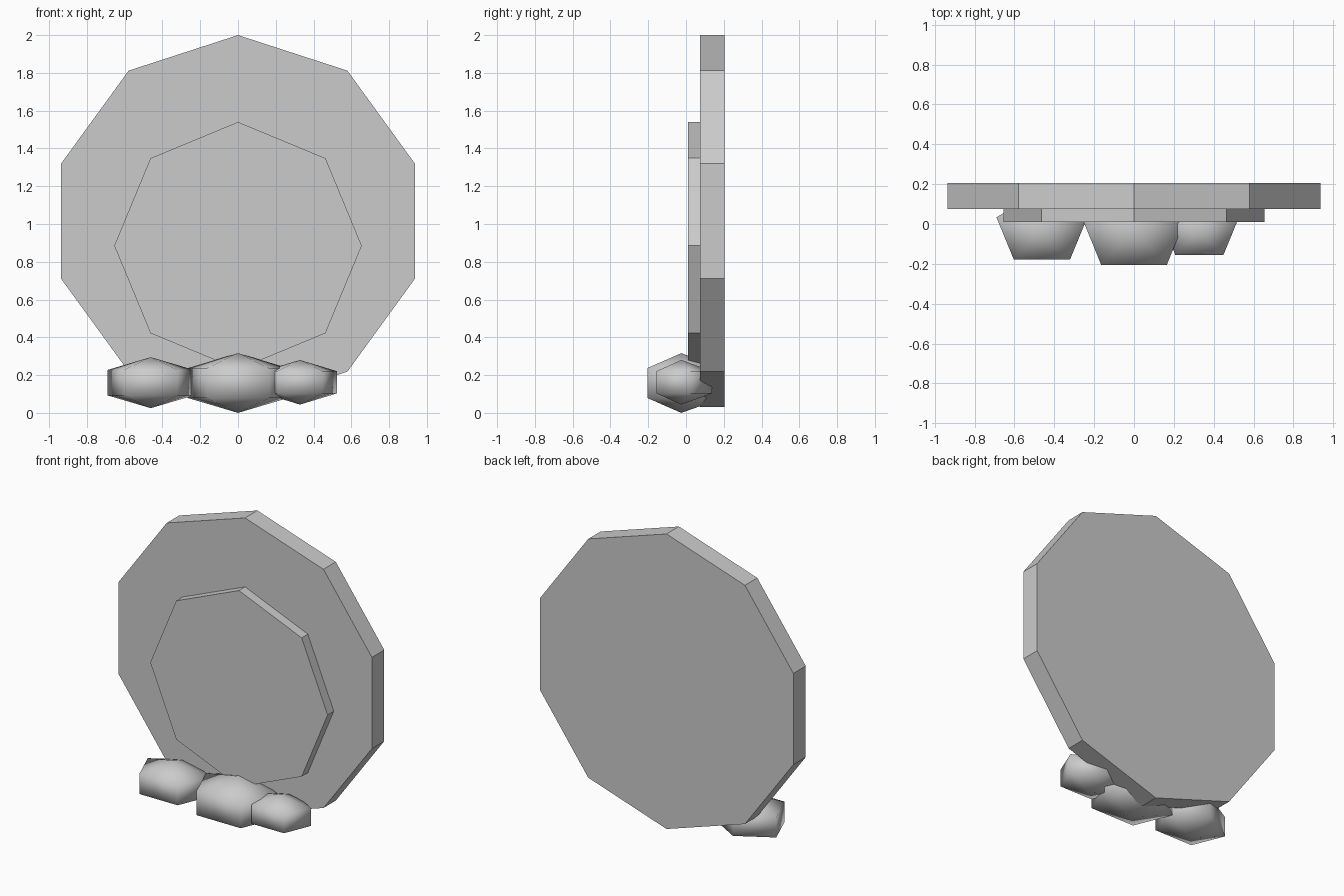
import bpy, bmesh
from math import sin, cos, pi

if "Cube" in bpy.data.objects:
    bpy.data.objects.remove(bpy.data.objects["Cube"])

grey = bpy.data.materials.new("light grey")
grey.diffuse_color = (0.6, 0.6, 0.6, 1)
grey.use_nodes = True
grey.node_tree.nodes["Principled BSDF"].inputs["Base Color"].default_value = grey.diffuse_color


def finish(name, bm, smooth=False):
    bmesh.ops.recalc_face_normals(bm, faces=bm.faces)
    for f in bm.faces:
        f.smooth = smooth
    me = bpy.data.meshes.new(name)
    bm.to_mesh(me)
    bm.free()
    me.materials.append(grey)
    ob = bpy.data.objects.new(name, me)
    bpy.context.collection.objects.link(ob)
    return ob


def plate(name, sides, radius, z, y0, y1):
    """Upright polygonal slab with one corner pointing up."""
    bm = bmesh.new()
    ring = [bm.verts.new((radius * sin(2 * pi * i / sides), y0,
                          z + radius * cos(2 * pi * i / sides))) for i in range(sides)]
    face = bm.faces.new(ring)
    out = bmesh.ops.extrude_face_region(bm, geom=[face], use_keep_orig=True)
    moved = [v for v in out["geom"] if isinstance(v, bmesh.types.BMVert)]
    bmesh.ops.translate(bm, verts=moved, vec=(0, y1 - y0, 0))
    return finish(name, bm)


def stone(name, x, z, rx, ry, rz):
    """Squashed five-sided ball with one corner facing the back."""
    bm = bmesh.new()
    n = 5
    rings = [[bm.verts.new((rx * sin(2 * pi * i / n), ry * cos(2 * pi * i / n), h))
              for i in range(n)] for h in (-rz / 2, rz / 2)]
    low, high = bm.verts.new((0, 0, -rz)), bm.verts.new((0, 0, rz))
    for i in range(n):
        j = (i + 1) % n
        bm.faces.new((rings[0][i], rings[0][j], rings[1][j], rings[1][i]))
        bm.faces.new((rings[0][j], rings[0][i], low))
        bm.faces.new((rings[1][i], rings[1][j], high))
    ob = finish(name, bm, True)
    ob.location = (x, -0.025, z)
    return ob


# Large ten-sided disc and the smaller eight-sided disc on its front
plate("large_disc", 10, 0.985, 1.015, 0.075, 0.205)
plate("small_disc", 8, 0.655, 0.885, 0.01, 0.08)

# Three stones at the foot
stone("left_stone", -0.462, 0.16, 0.24, 0.19, 0.135)
stone("middle_stone", 0, 0.158, 0.28, 0.2225, 0.158)
stone("right_stone", 0.328, 0.162, 0.205, 0.162, 0.118)
